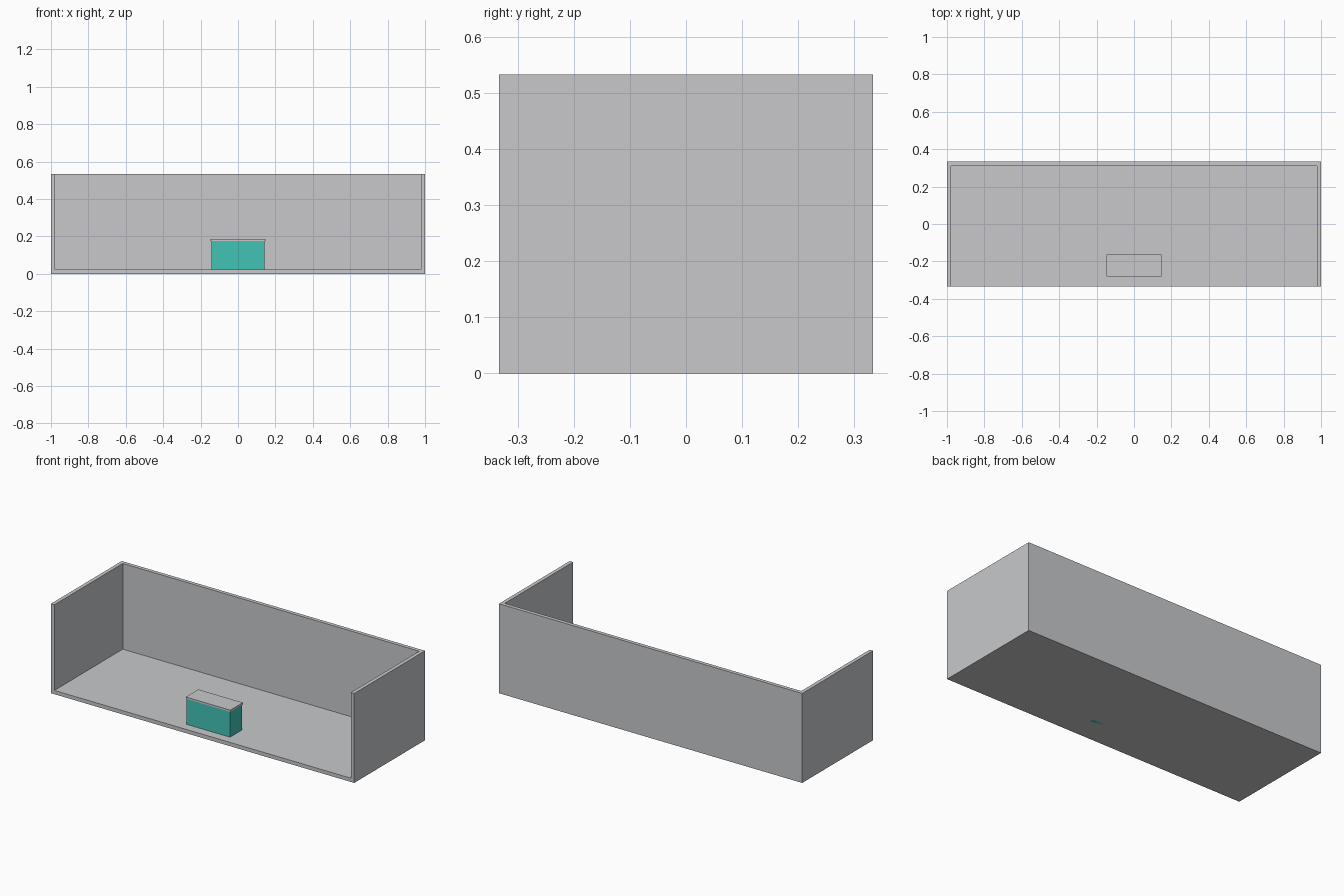
import bpy

if "Cube" in bpy.data.objects:
    bpy.data.objects.remove(bpy.data.objects["Cube"])


def material(name, colour):
    m = bpy.data.materials.new(name)
    m.diffuse_color = (*colour, 1)
    m.use_nodes = True
    m.node_tree.nodes["Principled BSDF"].inputs["Base Color"].default_value = m.diffuse_color
    return m


grey = material("light_grey", (0.578, 0.584, 0.604))
teal = material("teal", (0.054, 0.552, 0.468))


def box(name, x, y, z, mat):
    """Box from (min, max) ranges."""
    bpy.ops.mesh.primitive_cube_add(size=1)
    ob = bpy.context.object
    ob.name = name
    ob.location = [(a + b) / 2 for a, b in (x, y, z)]
    ob.scale = [b - a for a, b in (x, y, z)]
    bpy.ops.object.transform_apply(location=True, scale=True)
    ob.data.materials.append(mat)
    return ob


W, D, H, T = 1.0, 0.3333, 0.5333, 0.0225

# Booth shell: floor, back wall and two side walls, open at front and top
shell = box("booth_shell", (-W, W), (-D, D), (0, H), grey)
cutter = box("cavity_cutter", (-W + T, W - T), (-D - 0.2, D - T), (T, H + 0.2), grey)
cut = shell.modifiers.new("cavity", 'BOOLEAN')
cut.operation = 'DIFFERENCE'
cut.solver = 'EXACT'
cut.object = cutter
bpy.context.view_layer.objects.active = shell
bpy.ops.object.modifier_apply(modifier=cut.name)
bpy.data.objects.remove(cutter)

# Reception counter standing through the floor, with a slightly wider top
box("counter_body", (-0.143, 0.143), (-0.279, -0.167), (0, 0.175), teal)
box("counter_top", (-0.147, 0.147), (-0.282, -0.164), (0.175, 0.186), grey)
